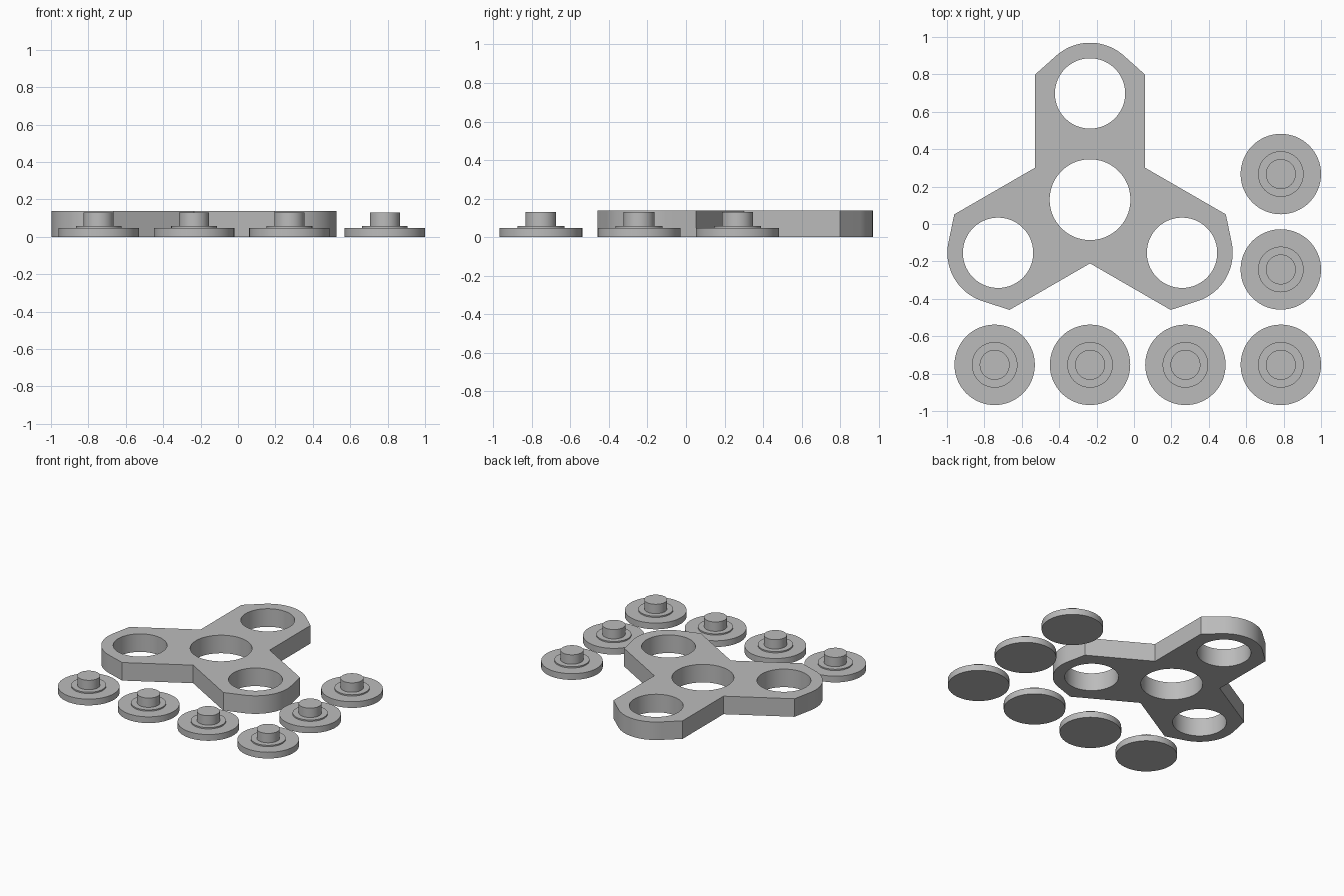
import bpy, bmesh
from math import radians, cos, sin, pi
from mathutils import Vector, Matrix

if "Cube" in bpy.data.objects:
    bpy.data.objects.remove(bpy.data.objects["Cube"])

grey = bpy.data.materials.new("plain grey")
grey.use_nodes = True
grey.diffuse_color = (0.5, 0.5, 0.5, 1)
grey.node_tree.nodes["Principled BSDF"].inputs["Base Color"].default_value = (0.5, 0.5, 0.5, 1)

HUB = Vector((-0.235, 0.13))
ARM, HALF, TIP = 0.568, 0.295, 0.271   # arm length, half width, tip radius
THICK = 0.139
SEGS = 96


def arc(centre, radius, start, end, steps):
    return [centre + radius * Vector((cos(a), sin(a)))
            for a in (radians(start + (end - start) * i / steps) for i in range(steps + 1))]


def circle(centre, radius):
    return arc(centre, radius, 0, 360, SEGS)[:-1]


def finish(obj):
    bpy.ops.object.select_all(action='DESELECT')
    obj.select_set(True)
    bpy.context.view_layer.objects.active = obj
    bpy.ops.object.shade_smooth_by_angle(angle=radians(30))


# Outline of one arm pointing along +y, repeated three times around the hub
tip_centre = Vector((0, ARM))
arm = [Vector((HALF, HALF * math_tan)) for math_tan in (sin(pi / 6) / cos(pi / 6),)]
arm += [Vector((HALF, ARM + 0.1))]
arm += arc(tip_centre, TIP, 49, 131, 32)
arm += [Vector((-HALF, ARM + 0.1))]

outline, holes = [], [circle(HUB, 0.216)]
for k in range(3):
    turn = Matrix.Rotation(radians(120 * k), 2)
    outline += [HUB + turn @ p for p in arm]
    holes.append(circle(HUB + turn @ tip_centre, 0.188))

# Three-armed body: filled flat curve with holes, extruded to a plate
curve = bpy.data.curves.new("spinner_body", 'CURVE')
curve.dimensions = '2D'
curve.fill_mode = 'BOTH'
curve.extrude = THICK / 2
for loop in [outline] + holes:
    spline = curve.splines.new('POLY')
    spline.points.add(len(loop) - 1)
    for point, p in zip(spline.points, loop):
        point.co = (p.x, p.y, 0, 1)
    spline.use_cyclic_u = True
temp = bpy.data.objects.new("body_curve", curve)
bpy.context.collection.objects.link(temp)
bpy.context.view_layer.update()
mesh = bpy.data.meshes.new_from_object(temp.evaluated_get(bpy.context.evaluated_depsgraph_get()))
bpy.data.objects.remove(temp)

bm = bmesh.new()
bm.from_mesh(mesh)
bmesh.ops.translate(bm, verts=bm.verts, vec=(0, 0, THICK / 2))
bmesh.ops.remove_doubles(bm, verts=bm.verts, dist=0.0001)
bmesh.ops.recalc_face_normals(bm, faces=bm.faces)
bm.to_mesh(mesh)
bm.free()
mesh.materials.clear()
mesh.materials.append(grey)
body = bpy.data.objects.new("spinner_body", mesh)
bpy.context.collection.objects.link(body)
finish(body)

# Bearing cap: stepped profile turned around its axis
profile = [(0, 0), (0.215, 0), (0.215, 0.048), (0.122, 0.048),
           (0.122, 0.058), (0.08, 0.058), (0.08, 0.13), (0, 0.13)]
bm = bmesh.new()
verts = [bm.verts.new((r, 0, z)) for r, z in profile]
edges = [bm.edges.new(pair) for pair in zip(verts, verts[1:])]
bmesh.ops.spin(bm, geom=verts + edges, cent=(0, 0, 0), axis=(0, 0, 1),
               angle=2 * pi, steps=64)
bmesh.ops.remove_doubles(bm, verts=bm.verts, dist=0.0001)
bmesh.ops.recalc_face_normals(bm, faces=bm.faces)
cap_mesh = bpy.data.meshes.new("bearing_cap")
bm.to_mesh(cap_mesh)
bm.free()
cap_mesh.materials.append(grey)

# Six caps in an L: a front row and a column on the model's left side
STEP = 0.51
spots = [(0.785 - STEP * i, -0.753) for i in range(4)]
spots += [(0.785, -0.753 + STEP * i) for i in (1, 2)]
for i, (x, y) in enumerate(spots):
    cap = bpy.data.objects.new(f"bearing_cap_{i + 1}", cap_mesh)
    cap.location = (x, y, 0)
    bpy.context.collection.objects.link(cap)
    if i == 0:
        finish(cap)
